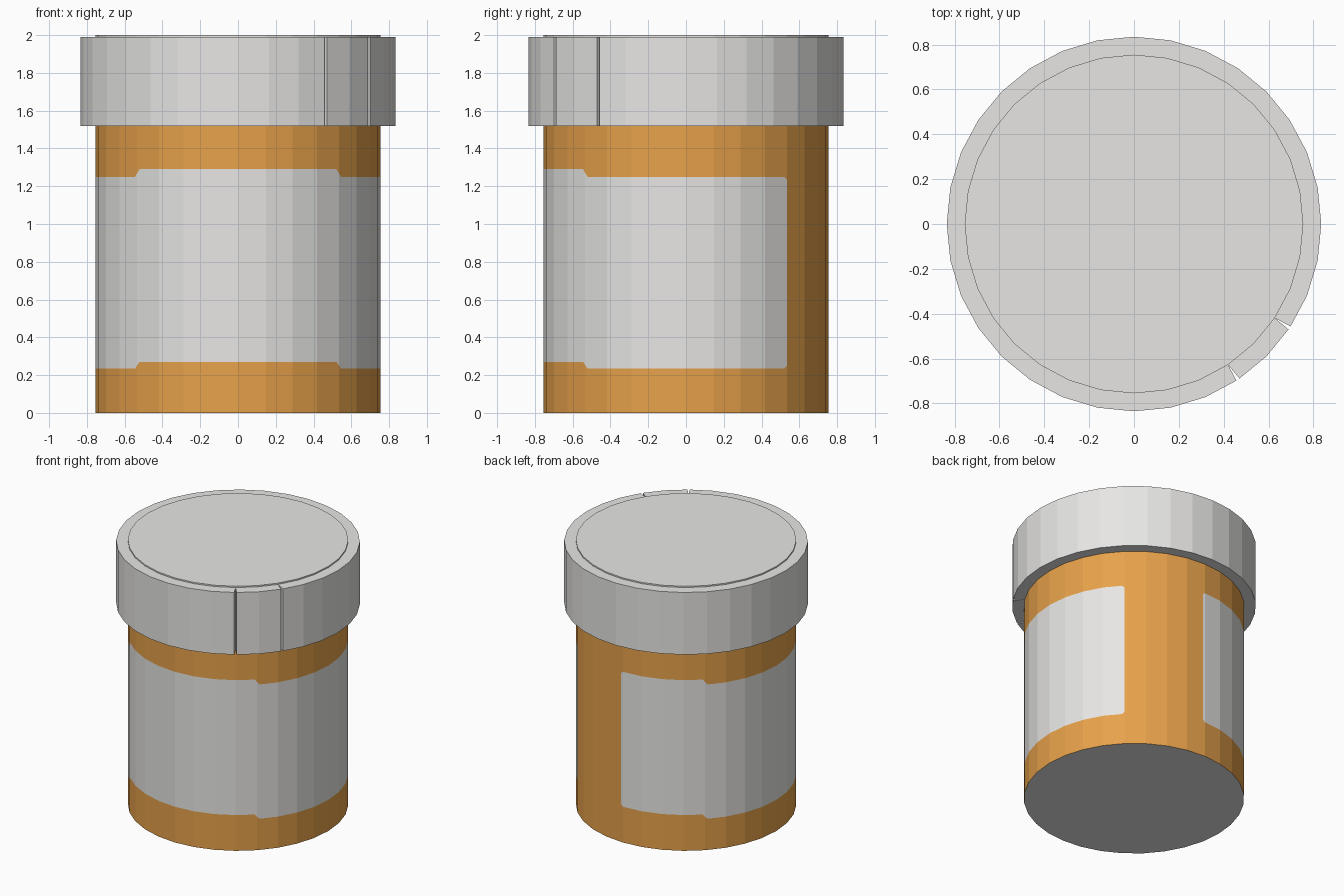
import bpy, bmesh, math

if "Cube" in bpy.data.objects:
    bpy.data.objects.remove(bpy.data.objects["Cube"])

SIDES = 32
STEP = 360 / SIDES
R_BODY, R_LID = 0.755, 0.835
Z_LID, Z_RIM, Z_TOP = 1.52, 1.99, 2.0


def material(name, rgb):
    m = bpy.data.materials.new(name)
    m.diffuse_color = (*rgb, 1)
    m.use_nodes = True
    m.node_tree.nodes["Principled BSDF"].inputs["Base Color"].default_value = m.diffuse_color
    return m


OFF_WHITE = material("off_white", (0.80, 0.795, 0.78))
AMBER = material("amber", (0.80, 0.36, 0.07))


def point(radius, deg):
    """Point on the 32-sided outline (stays on the flat facets between corners)."""
    off = math.radians(deg % STEP - STEP / 2)
    r = radius * math.cos(math.radians(STEP / 2)) / math.cos(off)
    a = math.radians(deg)
    return r * math.cos(a), r * math.sin(a)


def finish(name, bm, mats):
    bmesh.ops.recalc_face_normals(bm, faces=bm.faces[:])
    me = bpy.data.meshes.new(name)
    bm.to_mesh(me)
    bm.free()
    for m in mats:
        me.materials.append(m)
    ob = bpy.data.objects.new(name, me)
    bpy.context.collection.objects.link(ob)
    return ob


# --- bottle: amber wall with the label cut into its faces ---
HIGH, LOW = (0.27, 1.29), (0.235, 1.25)
LABEL_START, LABEL_END = 88.8, 405.0      # label wraps the long way round
RAMP = 1.3                                # half width of each label step


def label_span(deg):
    """Bottom and top of the label at an angle between 45 and 405."""
    if deg <= LABEL_START or deg >= LABEL_END:
        lo, hi = HIGH if deg < 135 else LOW
        return lo + 0.015, hi - 0.015     # clipped label corners
    t = 0.0                               # 0 = high panel, 1 = low panel
    for edge, sign in ((135, 1), (225, -1), (315, 1)):
        t += sign * min(1, max(0, (deg - edge + RAMP) / (2 * RAMP)))
    return tuple(h + (l - h) * t for h, l in zip(HIGH, LOW))


angles = [45 + i * STEP for i in range(SIDES)] + [LABEL_START, LABEL_END - RAMP]
for edge in (135, 225, 315):
    angles += [edge - RAMP, edge + RAMP]
angles.sort()

bm = bmesh.new()
columns = []
for a in angles:
    lo, hi = label_span(LABEL_END if a == 45 else a)
    x, y = point(R_BODY, a)
    columns.append([bm.verts.new((x, y, z)) for z in (0, lo, hi, Z_RIM)])
for i, a in enumerate(angles):
    c, d = columns[i], columns[(i + 1) % len(columns)]
    for k in range(3):
        f = bm.faces.new((c[k], d[k], d[k + 1], c[k + 1]))
        f.material_index = 1 if k == 1 and a >= LABEL_START else 0
base = bm.faces.new([c[0] for c in columns])
base.material_index = 1
finish("bottle_with_label", bm, [AMBER, OFF_WHITE])

# --- lid: ring with two V notches beside a push tab, and a raised top disc ---
GAP = 0.55
NOTCHES = (-33.75, -56.25)
bm = bmesh.new()
rows = []                                 # (inner low, inner rim, outer low, outer rim)
disc = []
for i in range(SIDES):
    a = -90 + i * STEP
    ix, iy = point(R_BODY, a)
    inner = [bm.verts.new((ix, iy, z)) for z in (Z_LID, Z_RIM)]
    disc.append((inner[1], bm.verts.new((ix, iy, Z_TOP))))
    for s in ((-GAP, GAP) if a in NOTCHES else (0,)):
        ox, oy = point(R_LID, a + s)
        rows.append(inner + [bm.verts.new((ox, oy, z)) for z in (Z_LID, Z_RIM)])
for i, c in enumerate(rows):
    d = rows[(i + 1) % len(rows)]
    if c[0] is d[0]:                      # both walls of a notch
        for w in (c, d):
            bm.faces.new((w[0], w[2], w[3], w[1]))
        continue
    bm.faces.new((c[2], d[2], d[3], c[3]))        # outer wall
    bm.faces.new((c[1], c[3], d[3], d[1]))        # rim
    bm.faces.new((c[0], d[0], d[2], c[2]))        # underside
for i, (lo, hi) in enumerate(disc):
    lo2, hi2 = disc[(i + 1) % SIDES]
    bm.faces.new((lo, lo2, hi2, hi))
bm.faces.new([hi for _, hi in disc])
finish("lid", bm, [OFF_WHITE])
